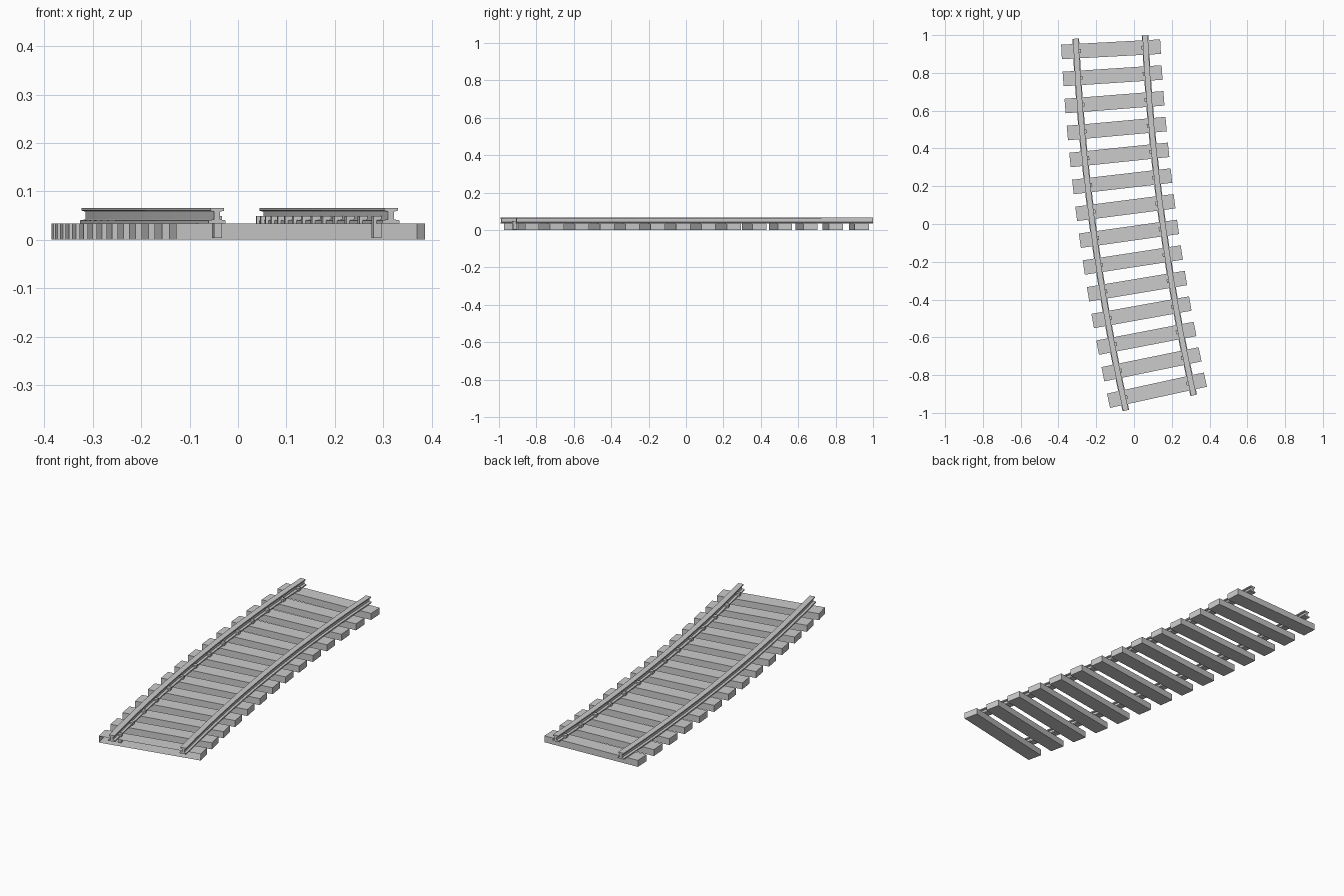
import bpy, bmesh
from math import radians, sin, cos
from mathutils import Matrix, Vector

if "Cube" in bpy.data.objects:
    bpy.data.objects.remove(bpy.data.objects["Cube"])

# Track centreline: an arc whose heading changes from A_TOP (back) to A_BOT (front)
A_TOP, A_BOT = radians(3.05), radians(12.3)
MID, HALF = (A_TOP + A_BOT) / 2, (A_BOT - A_TOP) / 2
R = 1.821 / (2 * sin(HALF))
CX, CY = R * cos(HALF) * cos(MID), 0.0225 + R * cos(HALF) * sin(MID)
N = 14
GAUGE = 0.184


def arc_matrix(a):
    """Local frame on the arc: x across to the right, y along the track."""
    return Matrix.Translation((CX - R * cos(a), CY - R * sin(a), 0)) @ Matrix.Rotation(a, 4, 'Z')


def finish(bm, name):
    bmesh.ops.recalc_face_normals(bm, faces=bm.faces)
    me = bpy.data.meshes.new(name)
    bm.to_mesh(me)
    bm.free()
    ob = bpy.data.objects.new(name, me)
    bpy.context.collection.objects.link(ob)
    return ob


def box(name, x0, x1, y0, y1, z0, z1, mat, open_front=False):
    bm = bmesh.new()
    bmesh.ops.create_cube(bm, size=1)
    bmesh.ops.scale(bm, vec=(x1 - x0, y1 - y0, z1 - z0), verts=bm.verts)
    bmesh.ops.translate(bm, vec=((x0 + x1) / 2, (y0 + y1) / 2, (z0 + z1) / 2), verts=bm.verts)
    bmesh.ops.recalc_face_normals(bm, faces=bm.faces)
    if open_front:
        front = [f for f in bm.faces if f.normal.y < -0.9]
        bmesh.ops.delete(bm, geom=front, context='FACES_ONLY')
    ob = finish(bm, name)
    ob.matrix_world = mat
    return ob


# Flat-bottomed rail cross-section (right half, mirrored below)
half = [(0.018, 0.034), (0.018, 0.040), (0.0065, 0.042), (0.0065, 0.058),
        (0.0145, 0.060), (0.0145, 0.066)]
profile = half + [(-x, z) for x, z in reversed(half)]


def rail(name, offset):
    bm = bmesh.new()
    a0, a1 = A_TOP - radians(0.33), A_BOT + radians(0.35)
    rings = []
    for i in range(N + 1):
        m = arc_matrix(a0 + (a1 - a0) * i / N)
        rings.append([bm.verts.new(m @ Vector((offset + x, 0, z))) for x, z in profile])
    n = len(profile)
    for r, s in zip(rings, rings[1:]):
        for k in range(n):
            bm.faces.new((r[k], r[(k + 1) % n], s[(k + 1) % n], s[k]))
    bm.faces.new(rings[0])
    bm.faces.new(rings[-1])
    finish(bm, name)


rail("left_rail", -GAUGE)
rail("right_rail", GAUGE)

# Sleepers with a spike on the inner side of each rail; the front one is open
for i in range(N):
    m = arc_matrix(A_TOP + (A_BOT - A_TOP) * i / (N - 1))
    box(f"sleeper_{i + 1}", -0.2625, 0.2625, -0.0385, 0.0385, 0, 0.034, m, i == N - 1)
    for side, label in ((-1, "left"), (1, "right")):
        xa, xb = sorted((side * (GAUGE - 0.007), side * (GAUGE - 0.024)))
        box(f"{label}_spike_{i + 1}", xa, xb, -0.010, 0.010, 0.004, 0.049, m)
